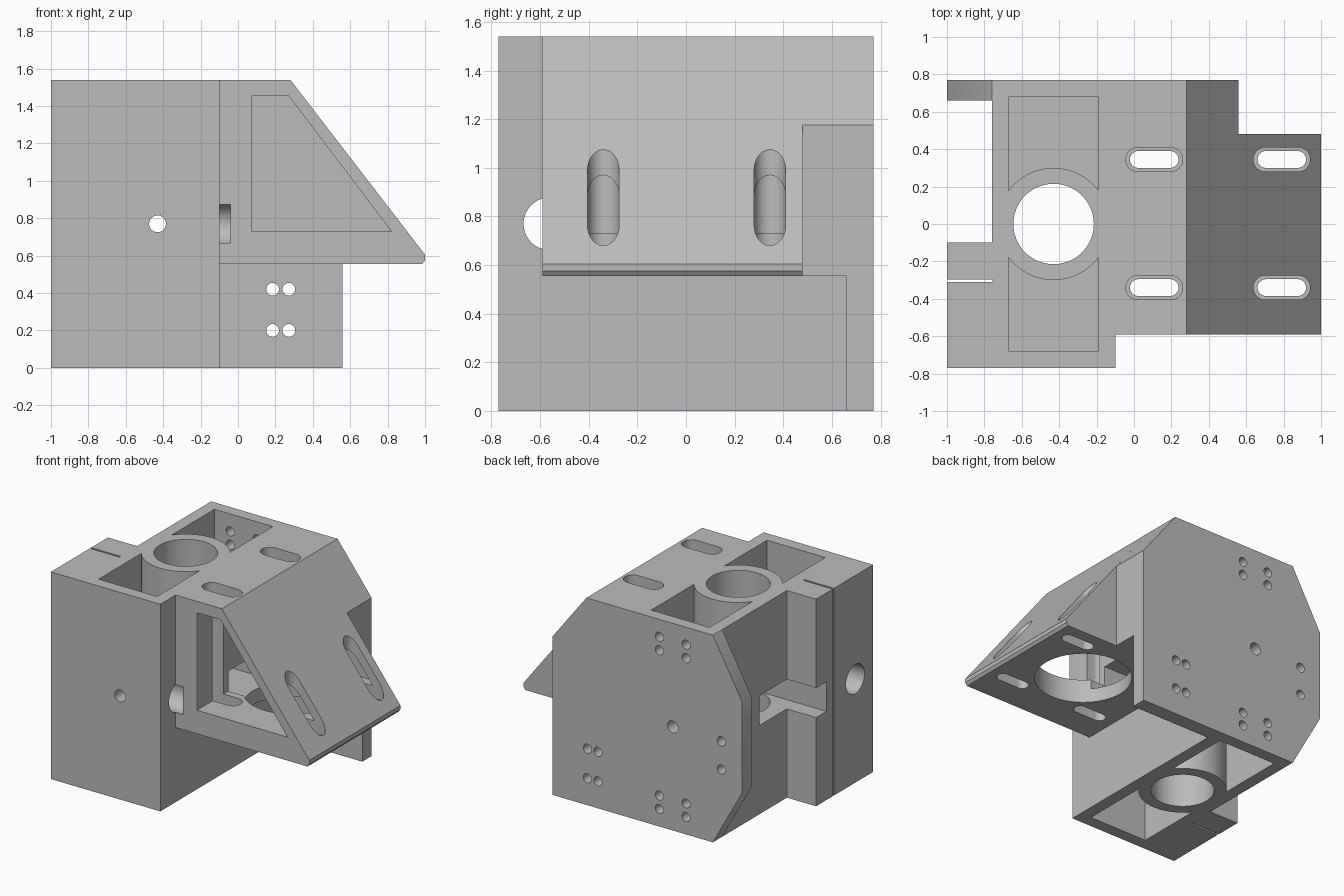
import bpy
import bmesh
import math
from mathutils import Matrix, Vector

default = bpy.data.objects.get("Cube")
if default:
    bpy.data.objects.remove(default, do_unlink=True)

grey = bpy.data.materials.new("light_grey")
grey.use_nodes = True
GREY = (0.5, 0.5, 0.5, 1)
grey.diffuse_color = GREY
grey.node_tree.nodes["Principled BSDF"].inputs["Base Color"].default_value = GREY


def prism(name, loop, depth):
    """Extrude a closed loop of 3D points along a vector."""
    bm = bmesh.new()
    face = bm.faces.new([bm.verts.new(p) for p in loop])
    out = bmesh.ops.extrude_face_region(bm, geom=[face])
    moved = [v for v in out["geom"] if isinstance(v, bmesh.types.BMVert)]
    bmesh.ops.translate(bm, verts=moved, vec=depth)
    bmesh.ops.recalc_face_normals(bm, faces=bm.faces)
    mesh = bpy.data.meshes.new(name)
    bm.to_mesh(mesh)
    bm.free()
    mesh.materials.append(grey)
    obj = bpy.data.objects.new(name, mesh)
    bpy.context.collection.objects.link(obj)
    return obj


def box(name, x0, x1, y0, y1, z0, z1):
    loop = [(x0, y0, z0), (x1, y0, z0), (x1, y1, z0), (x0, y1, z0)]
    return prism(name, loop, (0, 0, z1 - z0))


def profile_y(name, points, y0, y1):
    """Side profile in x and z, extruded along y."""
    return prism(name, [(x, y0, z) for x, z in points], (0, y1 - y0, 0))


def cylinder(name, axis, start, length, radius, segments=64):
    rot = Vector((0, 0, 1)).rotation_difference(Vector(axis)).to_matrix()
    loop = []
    for i in range(segments):
        a = math.tau * i / segments
        loop.append(Vector(start) + rot @ Vector((math.cos(a), math.sin(a), 0)) * radius)
    return prism(name, loop, Vector(axis) * length)


def slot(name, cx, cy, half, radius, z0, z1, steps=16):
    """Rounded slot running along x, cut vertically."""
    loop = []
    for side, turn in ((1, -math.pi / 2), (-1, math.pi / 2)):
        for i in range(steps + 1):
            a = turn + math.pi * i / steps
            loop.append((cx + side * (half - radius) + radius * math.cos(a),
                         cy + radius * math.sin(a), z0))
    return prism(name, loop, (0, 0, z1 - z0))


def combine(target, other, operation):
    mod = target.modifiers.new("combine", "BOOLEAN")
    mod.operation = operation
    mod.solver = "EXACT"
    mod.object = other
    bpy.context.view_layer.objects.active = target
    bpy.ops.object.modifier_apply(modifier=mod.name)
    bpy.data.objects.remove(other, do_unlink=True)


TOP, MID, BASE = 1.54, 0.77, 0.555
SLOPE_Z = 1.176

# Solid masses: carriage block, clamp lug, back plate, sloped bracket
mount = box("carriage_mount", -0.76, -0.10, -0.77, 0.77, 0, TOP)
lug = box("clamp_lug", -1, -0.6, -0.77, -0.10, 0, TOP)
plate = profile_y("back_plate", [(-0.76, 0), (0.56, 0), (0.56, SLOPE_Z), (0.28, TOP),
                                 (-0.76, TOP), (-1, 1.11), (-1, 0.43)], 0.66, 0.77)
bracket = profile_y("bracket", [(-0.10, BASE), (0.985, BASE), (1, 0.575), (1, 0.605),
                                (0.28, TOP), (-0.10, TOP)], -0.59, 0.48)
gusset = profile_y("gusset", [(-0.10, BASE), (0.56, BASE), (0.56, SLOPE_Z),
                              (0.28, TOP), (-0.10, TOP)], 0.48, 0.66)
for part in (lug, plate, bracket, gusset):
    combine(mount, part, "UNION")

cutters = []

# Pockets above and below the middle web, leaving a round sleeve standing
for z0, z1 in ((-0.1, 0.57), (0.97, 1.7)):
    pocket = box("pocket", -0.67, -0.19, -0.68, 0.68, z0, z1)
    sleeve = cylinder("sleeve", (0, 0, 1), (-0.43, 0, z0 - 0.1), z1 - z0 + 0.2, 0.30)
    combine(pocket, sleeve, "DIFFERENCE")
    cutters.append(pocket)

# Vertical bore, cross window, rod hole and clamp slit
cutters += [
    cylinder("bore", (0, 0, 1), (-0.43, 0, -0.1), 1.8, 0.215),
    box("window", -1.1, 0.2, -0.22, 0.22, 0.66, 0.88),
    cylinder("rod_hole", (1, 0, 0), (-1.1, -0.56, MID), 1.06, 0.108),
    box("slit", -1.1, -0.757, -0.311, -0.297, -0.1, 1.7),
]

# Bracket cavity, round floor opening and mounting slots
cutters.append(profile_y("cavity", [(0.075, 0.73), (0.82, 0.73), (0.27, 1.455),
                                    (0.075, 1.455)], -0.7, 0.48))
cutters.append(cylinder("floor_opening", (0, 0, 1), (0.45, 0, 0.4), 0.4, 0.33))
for cx in (0.108, 0.79):
    for cy in (-0.34, 0.345):
        cutters.append(slot("access_slot", cx, cy, 0.152, 0.065, 0.64, 1.7))
        cutters.append(slot("screw_slot", cx, cy, 0.13, 0.045, 0.4, 0.7))

# Long through hole and the screw holes in the back plate
cutters.append(cylinder("through_hole", (0, 1, 0), (-0.43, -0.9, MID), 1.8, 0.045, 32))
holes = [(x, z) for x in (0.185, 0.272) for z in (0.20, 0.42)]
holes += [(x, z) for x in (-0.54, -0.32) for z in (0.13, 0.23, 1.31, 1.41)]
holes += [(-0.83, 0.56), (-0.83, MID)]
for x, z in holes:
    cutters.append(cylinder("screw_hole", (0, 1, 0), (x, 0.6, z), 0.3, 0.034, 24))

for cutter in cutters:
    combine(mount, cutter, "DIFFERENCE")

# Smooth the round walls and keep the edges sharp
bpy.ops.object.select_all(action="DESELECT")
mount.select_set(True)
bpy.context.view_layer.objects.active = mount
bpy.ops.object.shade_smooth_by_angle(angle=math.radians(30))
